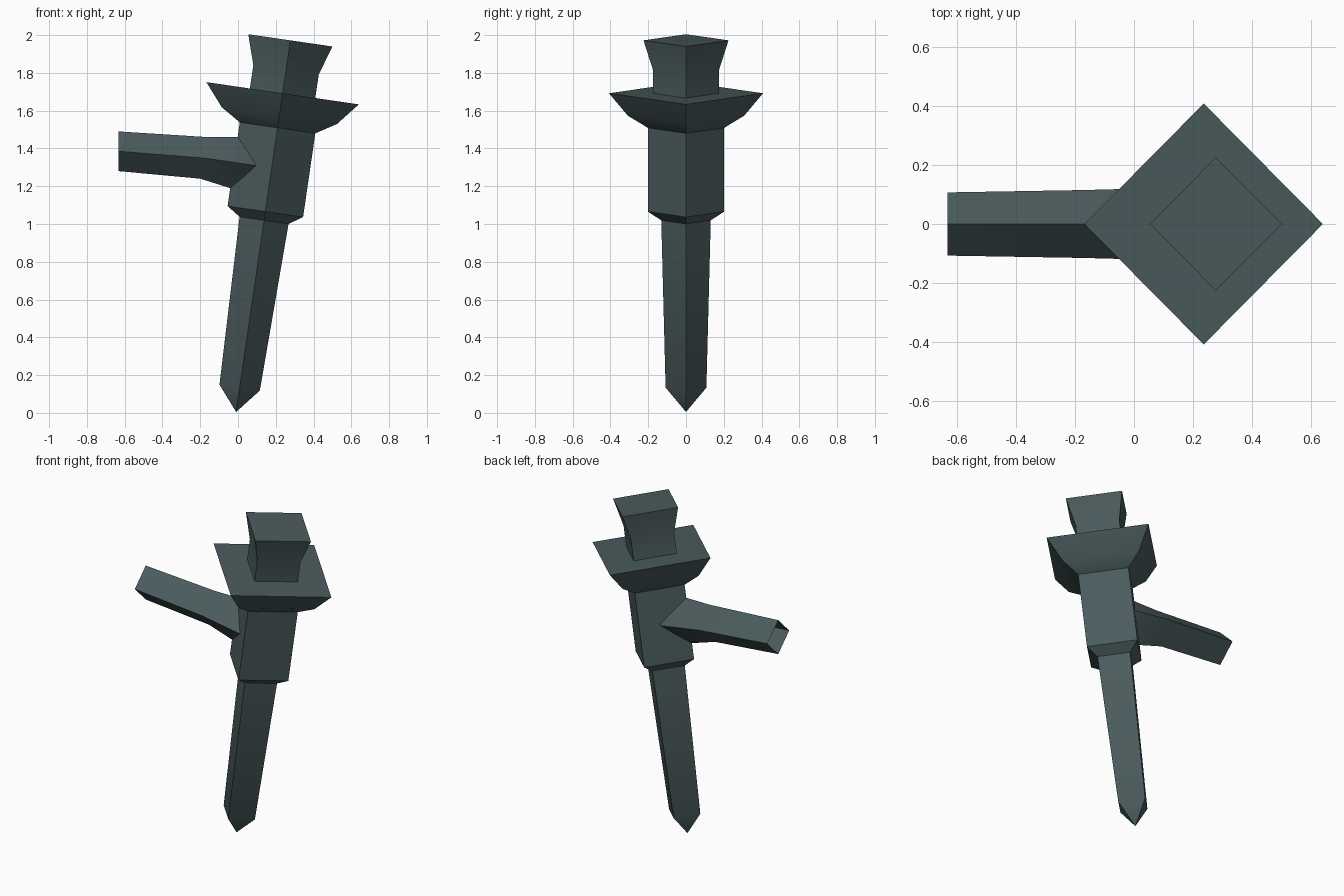
import bpy, bmesh, math
from mathutils import Vector

if "Cube" in bpy.data.objects:
    bpy.data.objects.remove(bpy.data.objects["Cube"])

metal = bpy.data.materials.new("dark teal grey")
metal.diffuse_color = (0.07, 0.105, 0.11, 1)
metal.use_nodes = True
metal.node_tree.nodes["Principled BSDF"].inputs["Base Color"].default_value = metal.diffuse_color


def loft(name, rings, cap_start, cap_end):
    """Skin a list of four-point rings into one tube."""
    bm = bmesh.new()
    loops = [[bm.verts.new(p) for p in ring] for ring in rings]
    for a, b in zip(loops, loops[1:]):
        for i in range(4):
            j = (i + 1) % 4
            bm.faces.new((a[i], a[j], b[j], b[i]))
    if cap_start:
        bm.faces.new(loops[0][::-1])
    if cap_end:
        bm.faces.new(loops[-1])
    bmesh.ops.remove_doubles(bm, verts=bm.verts, dist=0.0005)
    bmesh.ops.recalc_face_normals(bm, faces=bm.faces)
    mesh = bpy.data.meshes.new(name)
    bm.to_mesh(mesh)
    bm.free()
    mesh.materials.append(metal)
    obj = bpy.data.objects.new(name, mesh)
    bpy.context.collection.objects.link(obj)
    bpy.ops.object.select_all(action='DESELECT')
    obj.select_set(True)
    bpy.context.view_layer.objects.active = obj
    bpy.ops.object.shade_smooth_by_angle(angle=math.radians(30))
    return obj


# Leaning axis shared by all the square sections
TILT = math.radians(8.3)
AXIS = Vector((math.sin(TILT), 0, math.cos(TILT)))
SIDE = Vector((math.cos(TILT), 0, -math.sin(TILT)))
BASE = Vector((-0.01, 0, 0.005))


def diamond(t, r):
    c = BASE + AXIS * t
    y = Vector((0, r, 0))
    return [c + SIDE * r, c + y, c - SIDE * r, c - y]


# Pointed shaft, thicker body, flared guard, neck and flared top: (distance, half diagonal)
profile = [(0, 0), (0.13, 0.108), (1.025, 0.131), (1.072, 0.202), (1.52, 0.202),
           (1.585, 0.308), (1.705, 0.408), (1.705, 0.175), (1.83, 0.175), (1.988, 0.225)]
loft("spike_body", [diamond(t, r) for t, r in profile], False, True)


# Side handle: open outer end, flared where it joins the body
def arm_ring(top, ridge, bottom, half):
    return [(top[0], 0, top[1]), (ridge[0], half, ridge[1]),
            (bottom[0], 0, bottom[1]), (ridge[0], -half, ridge[1])]


loft("side_handle", [
    arm_ring((-0.632, 1.49), (-0.632, 1.385), (-0.632, 1.28), 0.107),
    arm_ring((-0.16, 1.46), (-0.17, 1.348), (-0.2, 1.24), 0.115),
    arm_ring((0.012, 1.46), (0.09, 1.31), (-0.032, 1.187), 0.122),
    arm_ring((0.12, 1.42), (0.17, 1.31), (0.12, 1.22), 0.08),
], False, False)
